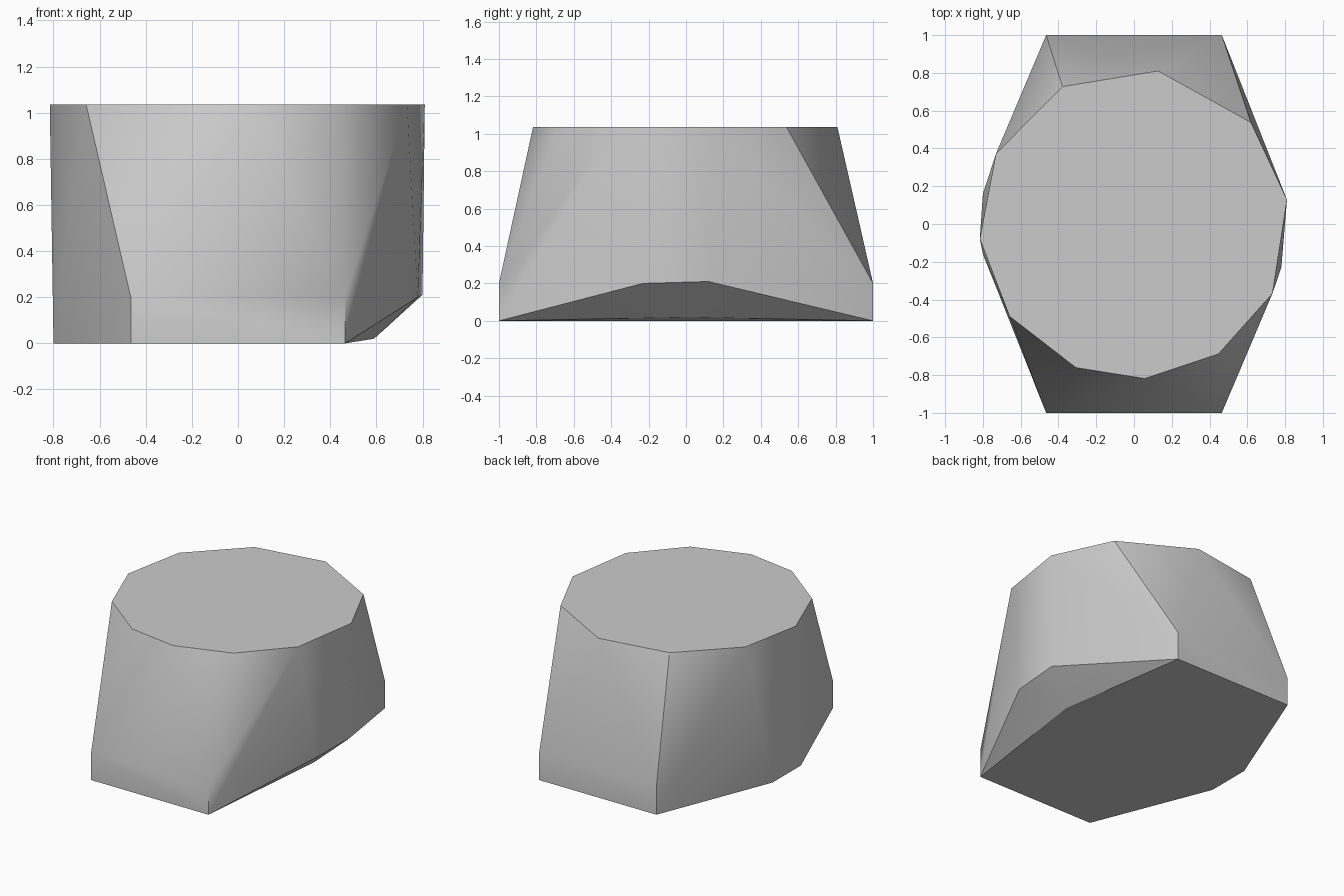
import bpy
import bmesh
from math import radians, cos, sin

default_cube = bpy.data.objects.get("Cube")
if default_cube:
    bpy.data.objects.remove(default_cube, do_unlink=True)


def make_material(name, color):
    material = bpy.data.materials.new(name)
    material.use_nodes = True
    material.diffuse_color = color
    shader = material.node_tree.nodes["Principled BSDF"]
    shader.inputs["Base Color"].default_value = color
    return material


def make_hull(name, points, material):
    """Wrap the points in a convex skin with flat areas merged into single faces."""
    bm = bmesh.new()
    for point in points:
        bm.verts.new(point)
    result = bmesh.ops.convex_hull(bm, input=bm.verts[:])
    unused = {item for key in ("geom_interior", "geom_unused") for item in result[key]
              if isinstance(item, bmesh.types.BMVert)}
    bmesh.ops.delete(bm, geom=list(unused), context='VERTS')
    bmesh.ops.dissolve_limit(bm, angle_limit=radians(0.5),
                             verts=bm.verts[:], edges=bm.edges[:])
    bmesh.ops.recalc_face_normals(bm, faces=bm.faces[:])
    mesh = bpy.data.meshes.new(name)
    bm.to_mesh(mesh)
    bm.free()
    mesh.materials.append(material)
    obj = bpy.data.objects.new(name, mesh)
    bpy.context.collection.objects.link(obj)
    return obj


# Overall sizes
height = 1.035
rim_radius = 0.82
corner_x = 0.465
corner_height = 0.2

# Flat top: irregularly spaced corners on a circle
rim_angles = (9, 41, 81, 117.5, 153, 185.5, 216.6, 248, 274, 303, 333.4)
top_rim = [(rim_radius * cos(radians(a)), rim_radius * sin(radians(a)), height)
           for a in rim_angles]

# Four short upright corners at the front and back ends of the base
end_corners = [(side * corner_x, end, z)
               for side in (-1, 1) for end in (-1, 1) for z in (0, corner_height)]

# One flank runs straight to the ground, the other is undercut
straight_flank = [(-0.8, y, 0) for y in (-0.16, 0.16)]
undercut_flank = [(0.78, -0.23, 0.2), (0.80, 0.12, 0.21), (0.59, 0.02, 0.02)]

stone = make_material("stone grey", (0.6, 0.6, 0.6, 1))
rock = make_hull("rock", top_rim + end_corners + straight_flank + undercut_flank, stone)

# Soft sides with crisp rim and base edges
bpy.ops.object.select_all(action='DESELECT')
rock.select_set(True)
bpy.context.view_layer.objects.active = rock
bpy.ops.object.shade_smooth_by_angle(angle=radians(30))
